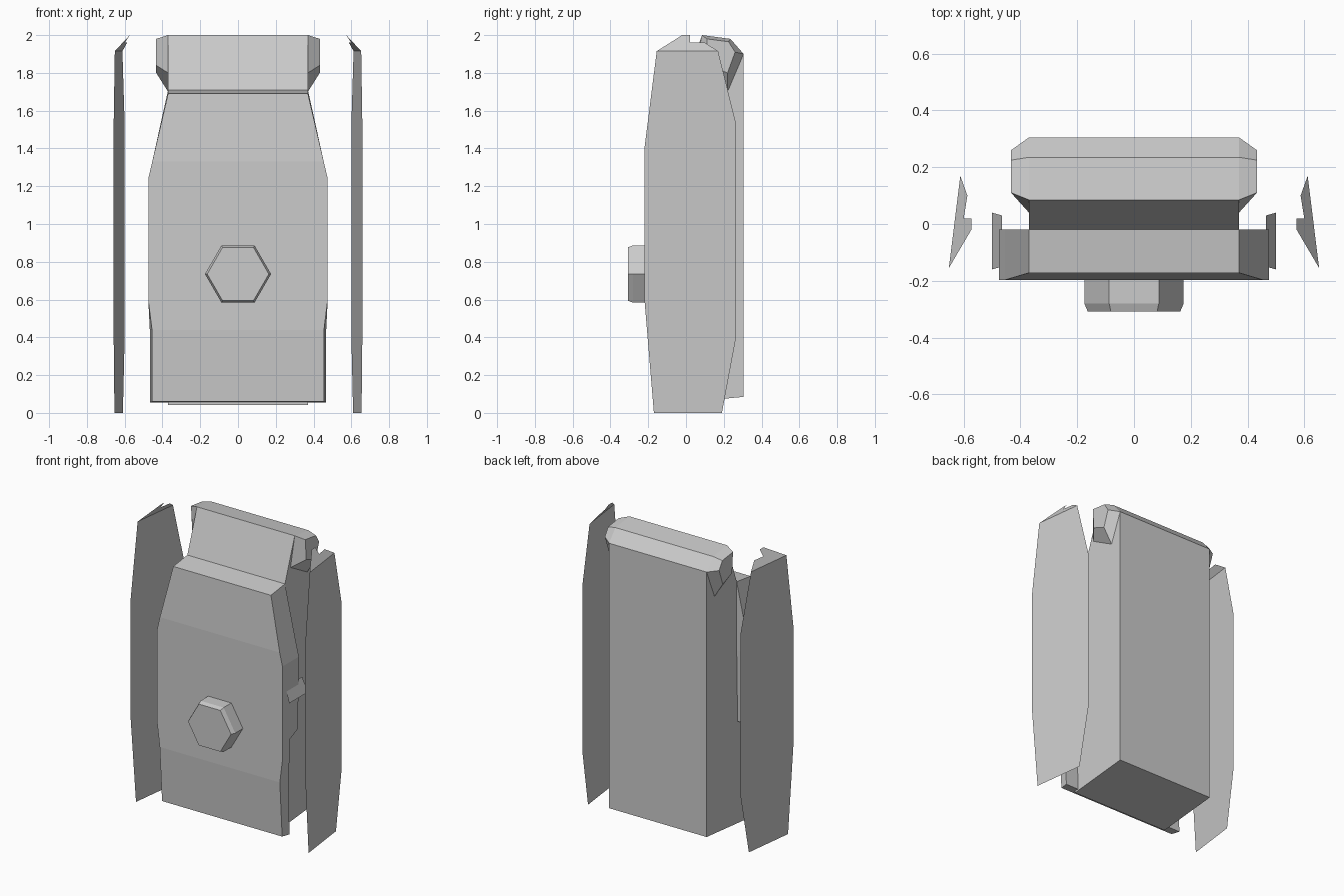
import bpy, bmesh, math

if "Cube" in bpy.data.objects:
    bpy.data.objects.remove(bpy.data.objects["Cube"])


def make(name, verts, faces, closed=True):
    bm = bmesh.new()
    vs = [bm.verts.new(v) for v in verts]
    for f in faces:
        bm.faces.new([vs[i] for i in f])
    if closed:
        bmesh.ops.recalc_face_normals(bm, faces=bm.faces)
    me = bpy.data.meshes.new(name)
    bm.to_mesh(me)
    bm.free()
    ob = bpy.data.objects.new(name, me)
    bpy.context.collection.objects.link(ob)
    return ob


def loft(name, loops):
    """Closed solid through loops of equal point count."""
    n = len(loops[0])
    verts = [p for l in loops for p in l]
    faces = [list(range(n)), list(range(len(verts) - n, len(verts)))]
    for k in range(len(loops) - 1):
        for i in range(n):
            j = (i + 1) % n
            faces.append([k * n + i, k * n + j, (k + 1) * n + j, (k + 1) * n + i])
    return make(name, verts, faces)


# Main body: side profile (y, z) extruded across x
profile = [(-0.14, 0.042), (0.305, 0.085), (0.305, 1.90), (0.235, 1.98),
           (0.085, 2.0), (-0.02, 1.71), (-0.14, 1.68)]
loft("main_body", [[(x, y, z) for y, z in profile] for x in (-0.37, 0.37)])

# Front panel: front y, back y, front half width, back half width, front z, back z
stations = [
    (-0.172, -0.11, 0.455, 0.467, 0.06, 0.055),
    (-0.197, -0.12, 0.455, 0.467, 0.44, 0.44),
    (-0.197, -0.12, 0.475, 0.475, 0.60, 0.60),
    (-0.197, -0.12, 0.475, 0.475, 0.71, 0.71),
    (-0.197, -0.03, 0.475, 0.475, 0.75, 0.75),
    (-0.197, -0.02, 0.475, 0.475, 1.24, 1.24),
    (-0.197, -0.02, 0.454, 0.454, 1.33, 1.33),
    (-0.172, -0.02, 0.370, 0.370, 1.69, 1.71),
]
loft("front_panel", [[(-fw, fy, fz), (fw, fy, fz), (bw, by, bz), (-bw, by, bz)]
                     for fy, by, fw, bw, fz, bz in stations])


# Hexagonal button with a small chamfer
def hexagon(r, y):
    return [(r * math.cos(i * math.pi / 3), y, 0.735 + r * math.sin(i * math.pi / 3))
            for i in range(6)]


loft("button", [hexagon(0.175, -0.19), hexagon(0.175, -0.28), hexagon(0.163, -0.308)])

# Mirrored parts
plate = [(-0.17, 0), (0.19, 0), (0.265, 0.4), (0.265, 1.53),
         (0.17, 1.915), (-0.155, 1.915), (-0.22, 1.4), (-0.22, 0.6)]
flap = [(0.587, 0.10, 1.96), (0.60, 0.02, 1.96), (0.573, 0.02, 2.0), (0.573, -0.02, 2.0)]
ear_in = [(0.085, 2.0), (0.235, 1.98), (0.305, 1.90), (0.22, 1.70), (0.04, 1.80)]
ear_out = [(0.11, 1.98), (0.225, 1.965), (0.26, 1.91), (0.22, 1.80), (0.12, 1.84)]
clip = [(0.50, -0.16, 0.98), (0.50, 0.04, 0.98), (0.465, 0.03, 1.08), (0.465, -0.15, 1.08)]

for s, side in ((-1, "left"), (1, "right")):
    # Thin side plate, angled in plan, with the top edge bent inward
    pts = [(0.633 - 0.124 * y, y, z) for y, z in plate] + flap
    faces = [list(range(8)), [5, 4, 8, 9, 10, 11]]
    if s < 0:
        faces = [f[::-1] for f in faces]
    make("side_plate_" + side, [(s * x, y, z) for x, y, z in pts], faces, closed=False)

    # Faceted shoulder at the upper back corner
    loft("shoulder_" + side, [[(s * 0.37, y, z) for y, z in ear_in],
                              [(s * 0.433, y, z) for y, z in ear_out]])

    # Thin slanted clip on the panel's flank
    make("side_clip_" + side, [(s * x, y, z) for x, y, z in clip],
         [[0, 1, 2, 3][::s]], closed=False)
